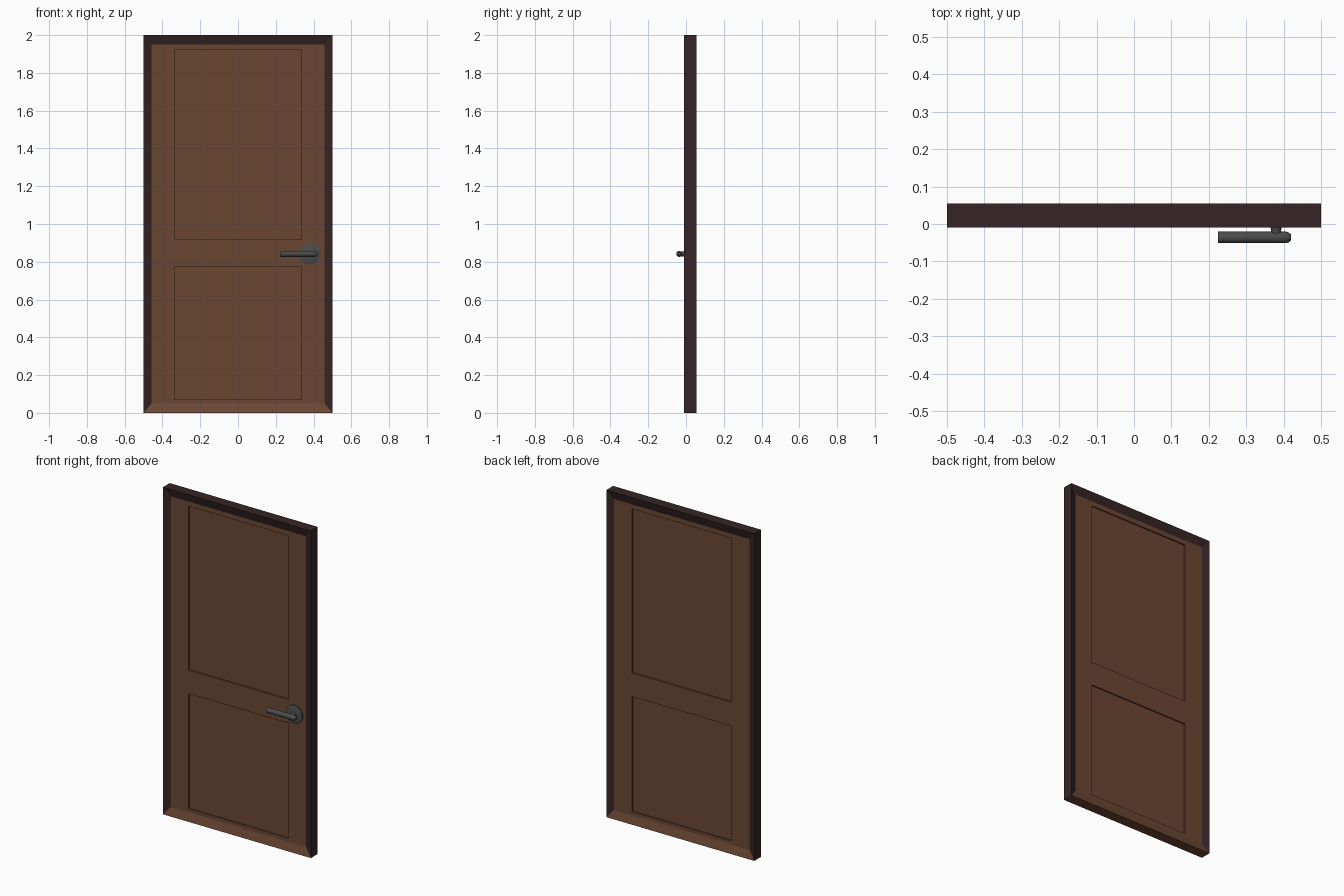
import bpy, bmesh
from math import pi
from mathutils import Matrix, Vector

cube = bpy.data.objects.get("Cube")
if cube:
    bpy.data.objects.remove(cube, do_unlink=True)


def material(name, rgb):
    m = bpy.data.materials.new(name)
    m.use_nodes = True
    m.diffuse_color = (*rgb, 1)
    m.node_tree.nodes["Principled BSDF"].inputs["Base Color"].default_value = (*rgb, 1)
    return m


WOOD = material("brown wood", (0.147, 0.062, 0.033))
DARK = material("dark frame wood", (0.037, 0.018, 0.019))
METAL = material("dark grey metal", (0.07, 0.072, 0.072))


def finish(name, bm, mats, smooth=False):
    mesh = bpy.data.meshes.new(name)
    bmesh.ops.remove_doubles(bm, verts=bm.verts, dist=1e-5)
    bmesh.ops.recalc_face_normals(bm, faces=bm.faces)
    bm.to_mesh(mesh)
    bm.free()
    for m in mats:
        mesh.materials.append(m)
    ob = bpy.data.objects.new(name, mesh)
    bpy.context.collection.objects.link(ob)
    if smooth:
        bpy.context.view_layer.objects.active = ob
        ob.select_set(True)
        bpy.ops.object.shade_smooth_by_angle(angle=0.7)
        ob.select_set(False)
    return ob


FRONT, BACK, RECESS, GROOVE = -0.01, 0.055, 0.015, 0.008
W, H = 0.5, 2.0
XS = (-0.458, -0.337, 0.337, 0.458)
ZS = (0.05, 0.072, 0.775, 0.92, 1.922, 1.95)


def rect(x0, x1, z0, z1, y):
    return [Vector(p) for p in ((x0, y, z0), (x1, y, z0), (x1, y, z1), (x0, y, z1))]


def face(bm, pts, mat=0):
    f = bm.faces.new([bm.verts.new(p) for p in pts])
    f.material_index = mat


def bridge(bm, a, b, mats):
    for i, mat in enumerate(mats):
        j = (i + 1) % 4
        face(bm, (a[i], a[j], b[j], b[i]), mat)


# Door slab: dark sloped surround, brown sill, and sunken panels on both sides
bm = bmesh.new()
bridge(bm, rect(-W, W, 0, H, FRONT), rect(-W, W, 0, H, BACK), (0, 1, 1, 1))
for y, inward in ((FRONT, 1), (BACK, -1)):
    deep = y + inward * RECESS
    bridge(bm, rect(-W, W, 0, H, y), rect(XS[0], XS[-1], ZS[0], ZS[-1], deep), (0, 1, 1, 1))
    for i in range(len(XS) - 1):
        for k in range(len(ZS) - 1):
            cell = rect(XS[i], XS[i + 1], ZS[k], ZS[k + 1], deep)
            if i == 1 and k in (1, 3):
                floor = [p + Vector((0, inward * GROOVE, 0)) for p in cell]
                bridge(bm, cell, floor, (0, 0, 0, 0))
                cell = floor
            face(bm, cell)
finish("framed_door", bm, (WOOD, DARK))


# Turned handle parts: rings of (distance along axis, radius)
def turned(name, profile, start, axis, sides):
    bm = bmesh.new()
    turn = Vector((0, 0, 1)).rotation_difference(Vector(axis)).to_matrix().to_4x4()
    place = Matrix.Translation(start) @ turn @ Matrix.Rotation(pi / sides, 4, 'Z')
    for (d0, r0), (d1, r1) in zip(profile, profile[1:]):
        bmesh.ops.create_cone(bm, cap_ends=False, segments=sides, radius1=r0, radius2=r1,
                              depth=d1 - d0,
                              matrix=place @ Matrix.Translation((0, 0, (d0 + d1) / 2)))
    for d, r in (profile[0], profile[-1]):
        bmesh.ops.create_circle(bm, cap_ends=True, segments=sides, radius=r,
                                matrix=place @ Matrix.Translation((0, 0, d)))
    finish(name, bm, (METAL,), smooth=True)


HX, HZ = 0.38, 0.842
turned("handle_rosette", ((0, 0.056), (0.007, 0.056), (0.011, 0.046)),
       (HX, FRONT + RECESS, HZ), (0, -1, 0), 32)
turned("handle_stem", ((0, 0.018), (0.014, 0.014), (0.036, 0.012)),
       (HX, 0, HZ), (0, -1, 0), 16)
turned("handle_lever", ((0, 0.016), (0.182, 0.016), (0.19, 0.013), (0.195, 0.008)),
       (0.225, -0.036, HZ), (1, 0, 0), 12)
